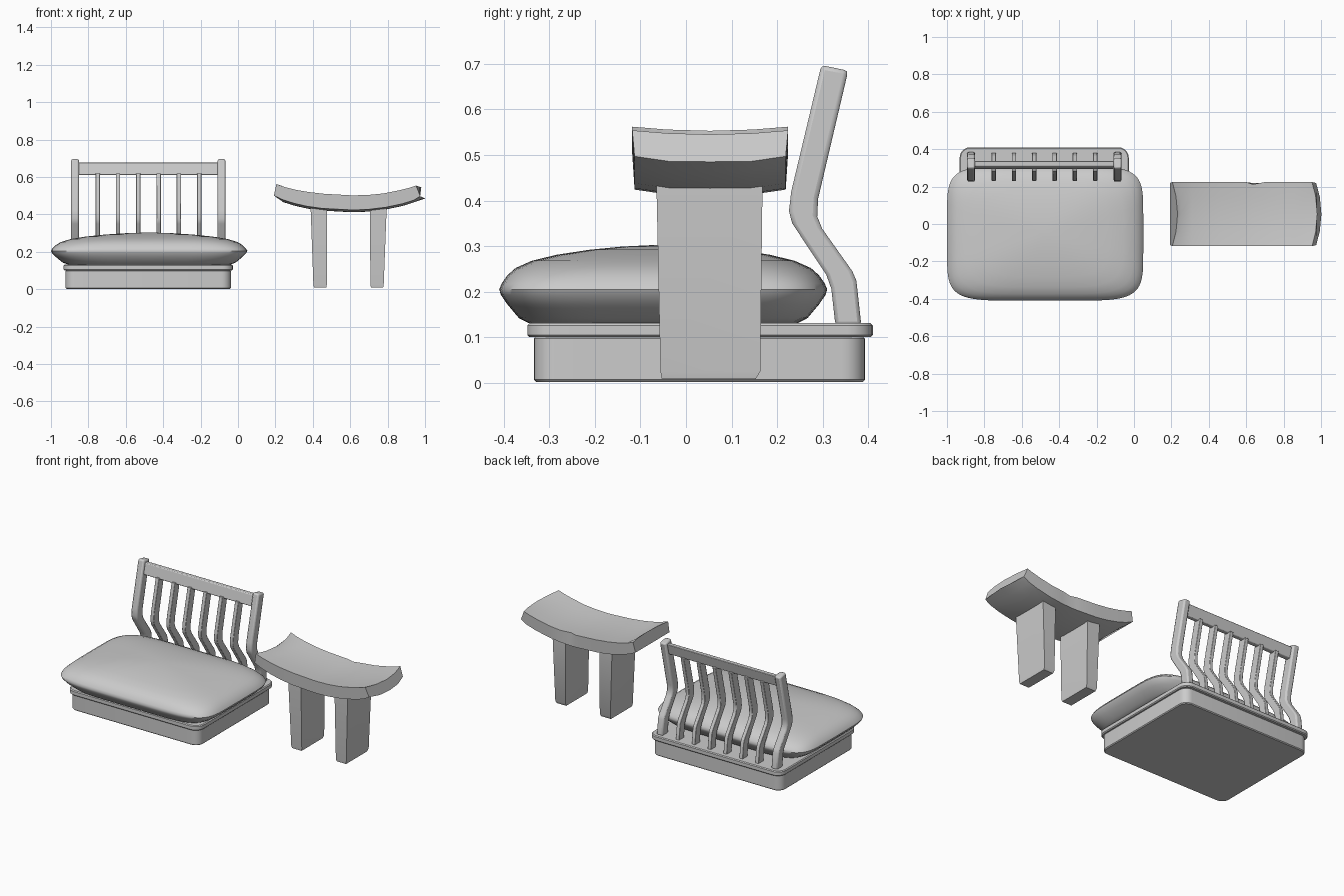
import bpy, math

if "Cube" in bpy.data.objects:
    bpy.data.objects.remove(bpy.data.objects["Cube"])

def finish(name, verts, faces, bevel=0.0, segs=2, angle=30):
    me = bpy.data.meshes.new(name)
    me.from_pydata(verts, [], faces)
    ob = bpy.data.objects.new(name, me)
    bpy.context.collection.objects.link(ob)
    bpy.ops.object.select_all(action='DESELECT')
    ob.select_set(True)
    bpy.context.view_layer.objects.active = ob
    bpy.ops.object.mode_set(mode='EDIT')
    bpy.ops.mesh.select_all(action='SELECT')
    bpy.ops.mesh.normals_make_consistent(inside=False)
    bpy.ops.object.mode_set(mode='OBJECT')
    bpy.ops.object.shade_smooth_by_angle(angle=math.radians(angle))
    if bevel:
        b = ob.modifiers.new("bevel", 'BEVEL')
        b.width, b.segments, b.limit_method = bevel, segs, 'ANGLE'
        b.angle_limit = math.radians(40)
    return ob

def loft(name, rings, **kw):
    """Skin equal-length rings and cap both ends."""
    n = len(rings[0])
    verts = [p for r in rings for p in r]
    faces = [(i*n + j, i*n + (j+1) % n, (i+1)*n + (j+1) % n, (i+1)*n + j)
             for i in range(len(rings) - 1) for j in range(n)]
    faces += [tuple(range(n)), tuple(range((len(rings)-1)*n, len(rings)*n))]
    return finish(name, verts, faces, **kw)

def rounded_rect(x0, x1, y0, y1, r, z, seg=6):
    pts = []
    for k, (cx, cy) in enumerate([(x1-r, y1-r), (x0+r, y1-r), (x0+r, y0+r), (x1-r, y0+r)]):
        for i in range(seg + 1):
            a = math.pi/2 * (k + i/seg)
            pts.append((cx + r*math.cos(a), cy + r*math.sin(a), z))
    return pts

# Chair base and its overhanging top board
def slab(name, x0, x1, y0, y1, z0, z1, r, e):
    rings = [rounded_rect(x0+i, x1-i, y0+i, y1-i, r-i, z)
             for i, z in [(e, z0), (0, z0+e), (0, z1-e), (e, z1)]]
    return loft(name, rings)

slab("chair_base", -0.922, -0.038, -0.334, 0.393, 0.002, 0.102, 0.05, 0.005)
slab("base_board", -0.932, -0.028, -0.348, 0.41, 0.10, 0.131, 0.055, 0.005)

# Cushion: superellipse rings, squarest at the seam
def cushion_ring(s, z, p, n=64):
    def c(v): return math.copysign(abs(v)**(2/p), v)
    return [(-0.475 + 0.525*s*c(math.cos(2*math.pi*i/n)),
             -0.05 + 0.36*s*c(math.sin(2*math.pi*i/n)), z) for i in range(n)]

profile = [(.40, .130, 4), (.82, .131, 5), (.88, .142, 5.5), (.95, .172, 6), (.99, .193, 6),
           (1, .205, 6), (.985, .218, 6), (.95, .236, 5.5), (.9, .252, 5), (.8, .268, 4.5),
           (.65, .281, 4), (.45, .292, 3.5), (.25, .299, 3), (.08, .302, 2.5)]
loft("cushion", [cushion_ring(*p) for p in profile], angle=50)

# Bent back posts and slats share one side profile (front y, z, back y, z)
side = [(.328, .125, .385, .125), (.319, .206, .374, .224), (.308, .237, .365, .245),
        (.233, .35, .299, .338), (.226, .377, .288, .365), (.231, .42, .290, .404)]

def bent_bar(name, xc, w, top, shrink, bevel):
    rings = []
    for fy, fz, by, bz in side + top:
        my, mz = (fy+by)/2, (fz+bz)/2
        f = (my + (fy-my)*shrink, mz + (fz-mz)*shrink)
        b = (my + (by-my)*shrink, mz + (bz-mz)*shrink)
        rings.append([(xc-w, *f), (xc+w, *f), (xc+w, *b), (xc-w, *b)])
    return loft(name, rings, bevel=bevel)

for i, x in enumerate((-0.871, -0.088)):
    bent_bar(f"back_post_{i+1}", x, 0.021, [(.297, .697, .356, .685)], 1.0, 0.009)
for i in range(6):
    bent_bar(f"back_slat_{i+1}", -0.75 + i*0.1085, 0.0115,
             [(.279, .62, .338, .615)], 0.85, 0.0025)

# Top rail
loft("top_rail", [[(-0.87, y, z), (-0.09, y, z), (-0.09, y+.028, z), (-0.87, y+.028, z)]
                  for y, z in [(.293, .61), (.309, .676)]], bevel=0.004)

# Stool seat: curved plank with bowed ends and a small notch at the back
# (top x, top z, bottom x, bottom z, notch)
stations = [(.205, .557, .192, .49, 0), (.25, .541, .24, .468, 0), (.31, .526, .30, .449, 0),
            (.38, .514, .37, .433, 0), (.46, .505, .45, .422, 0), (.60, .497, .60, .414, 0),
            (.635, .497, .635, .414, .012), (.70, .499, .70, .417, 0), (.78, .507, .79, .428, 0),
            (.86, .523, .88, .447, 0), (.92, .538, .94, .466, 0), (.952, .549, .974, .487, 0)]
us = [-1, -0.55, 0, 0.55, 1]
rings = []
for k, (tx, tz, bx, bz, notch) in enumerate(stations):
    bow = 0.028 if k in (0, len(stations) - 1) else 0.0
    def y(u): return 0.053 + 0.171*u - (notch if u == 1 else 0)
    top = [(tx + bow*(1-u*u), y(u), tz - 0.004 + 0.009*u*u) for u in us]
    low = [(bx + bow*(1-u*u), y(u*0.97), bz - 0.002 + 0.012*u**4) for u in reversed(us)]
    rings.append(top + low)
loft("stool_seat", rings, angle=35)

# Stool legs, slightly tapered
for i, (t0, t1, b0, b1) in enumerate([(.388, .475, .403, .475), (.705, .795, .708, .779)]):
    loft(f"stool_leg_{i+1}",
         [[(x0, y0, z), (x1, y0, z), (x1, y1, z), (x0, y1, z)]
          for x0, x1, y0, y1, z in [(b0+.003, b1-.003, -.053, .153, .008),
                                    (b0, b1, -.056, .163, .025),
                                    (t0, t1, -.065, .168, .44)]])
